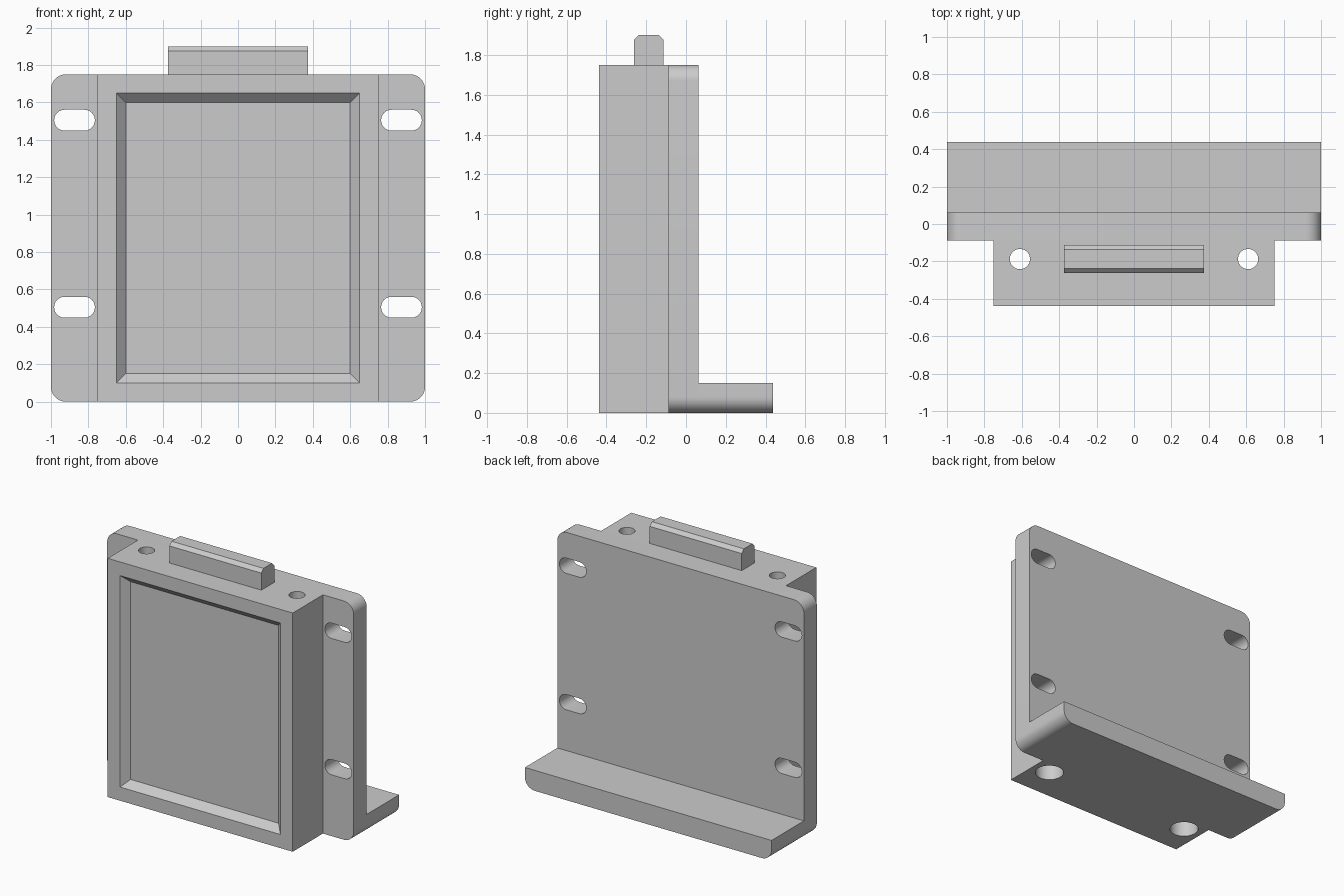
import bpy, bmesh
from math import pi, cos, sin
from mathutils import Matrix, Vector

cube = bpy.data.objects.get("Cube")
if cube:
    bpy.data.objects.remove(cube, do_unlink=True)

grey = bpy.data.materials.new("plain_grey")
grey.use_nodes = True
colour = (0.6, 0.6, 0.6, 1)
grey.diffuse_color = colour
grey.node_tree.nodes["Principled BSDF"].inputs["Base Color"].default_value = colour


def finish(name, bm):
    """Turn a bmesh into a grey object."""
    bmesh.ops.recalc_face_normals(bm, faces=bm.faces)
    mesh = bpy.data.meshes.new(name)
    bm.to_mesh(mesh)
    bm.free()
    mesh.materials.append(grey)
    obj = bpy.data.objects.new(name, mesh)
    bpy.context.collection.objects.link(obj)
    return obj


def prism(name, points, direction):
    """Extrude a closed outline along a direction."""
    bm = bmesh.new()
    face = bm.faces.new([bm.verts.new(p) for p in points])
    moved = bmesh.ops.extrude_face_region(bm, geom=[face])["geom"]
    verts = [v for v in moved if isinstance(v, bmesh.types.BMVert)]
    bmesh.ops.translate(bm, verts=verts, vec=Vector(direction))
    return finish(name, bm)


def arc(cx, cz, radius, start, end, y, steps=12):
    angles = [start + (end - start) * i / steps for i in range(steps + 1)]
    return [(cx + radius * cos(a), y, cz + radius * sin(a)) for a in angles]


def cylinder(name, x, y, radius, low, high):
    bm = bmesh.new()
    bmesh.ops.create_cone(bm, cap_ends=True, segments=48, radius1=radius, radius2=radius,
                          depth=high - low, matrix=Matrix.Translation((x, y, (low + high) / 2)))
    return finish(name, bm)


def activate(obj):
    bpy.ops.object.select_all(action='DESELECT')
    obj.select_set(True)
    bpy.context.view_layer.objects.active = obj


def cut(obj, cutter):
    mod = obj.modifiers.new("cut", 'BOOLEAN')
    mod.operation, mod.solver, mod.object = 'DIFFERENCE', 'EXACT', cutter
    activate(obj)
    bpy.ops.object.modifier_apply(modifier=mod.name)
    bpy.data.objects.remove(cutter, do_unlink=True)


# Main dimensions
height = 1.75
front, plate_front, plate_back, back = -0.4375, -0.0875, 0.0625, 0.4375
corner = 0.08
rail_y = -0.1875

# Housing with a chamfered shallow recess in the front
bm = bmesh.new()
bmesh.ops.create_cube(bm, size=1, matrix=Matrix.Translation((0, (front + plate_front) / 2, height / 2))
                      @ Matrix.Diagonal((1.5, plate_front - front, height, 1)))
bm.normal_update()
panel = min(bm.faces, key=lambda f: f.calc_center_median().y)
bmesh.ops.inset_region(bm, faces=[panel], thickness=0.1, depth=0, use_even_offset=True)
bmesh.ops.inset_region(bm, faces=[panel], thickness=0.05, depth=-0.05, use_even_offset=True)
housing = finish("housing", bm)

# Screw holes, wider from below
for side in (-1, 1):
    cut(housing, cylinder("bore_cutter", side * 0.61, rail_y, 0.054, -0.1, 2))
    cut(housing, cylinder("counterbore_cutter", side * 0.61, rail_y, 0.098, -0.1, 1.5))

# Mounting plate with rounded corners
inner = 1 - corner
outline = (arc(inner, height - corner, corner, 0, pi / 2, plate_front)
           + arc(-inner, height - corner, corner, pi / 2, pi, plate_front)
           + arc(-inner, corner, corner, pi, 1.5 * pi, plate_front)
           + arc(inner, corner, corner, 1.5 * pi, 2 * pi, plate_front))
plate = prism("mounting_plate", outline, (0, plate_back - plate_front, 0))

# Four horizontal slots
for side in (-1, 1):
    for z in (0.505, 1.505):
        x = side * 0.874
        slot = (arc(x + 0.053, z, 0.056, -pi / 2, pi / 2, -0.3)
                + arc(x - 0.053, z, 0.056, pi / 2, 1.5 * pi, -0.3))
        cut(plate, prism("slot_cutter", slot, (0, 0.6, 0)))

# Foot behind the plate, rounded along its lower ends
outline = ([(1, plate_back, 0.15), (-1, plate_back, 0.15)]
           + arc(-inner, corner, corner, pi, 1.5 * pi, plate_back)
           + arc(inner, corner, corner, 1.5 * pi, 2 * pi, plate_back))
foot = prism("rear_foot", outline, (0, back - plate_back, 0))

# Top rail with chamfered long edges
half, chamfer, top = 0.075, 0.025, 1.9
section = [(-half, height), (half, height), (half, top - chamfer),
           (half - chamfer, top), (chamfer - half, top), (-half, top - chamfer)]
rail = prism("top_rail", [(-0.373, rail_y + y, z) for y, z in section], (0.746, 0, 0))

for obj in (housing, plate, foot):
    activate(obj)
    bpy.ops.object.shade_smooth_by_angle(angle=pi / 6)
